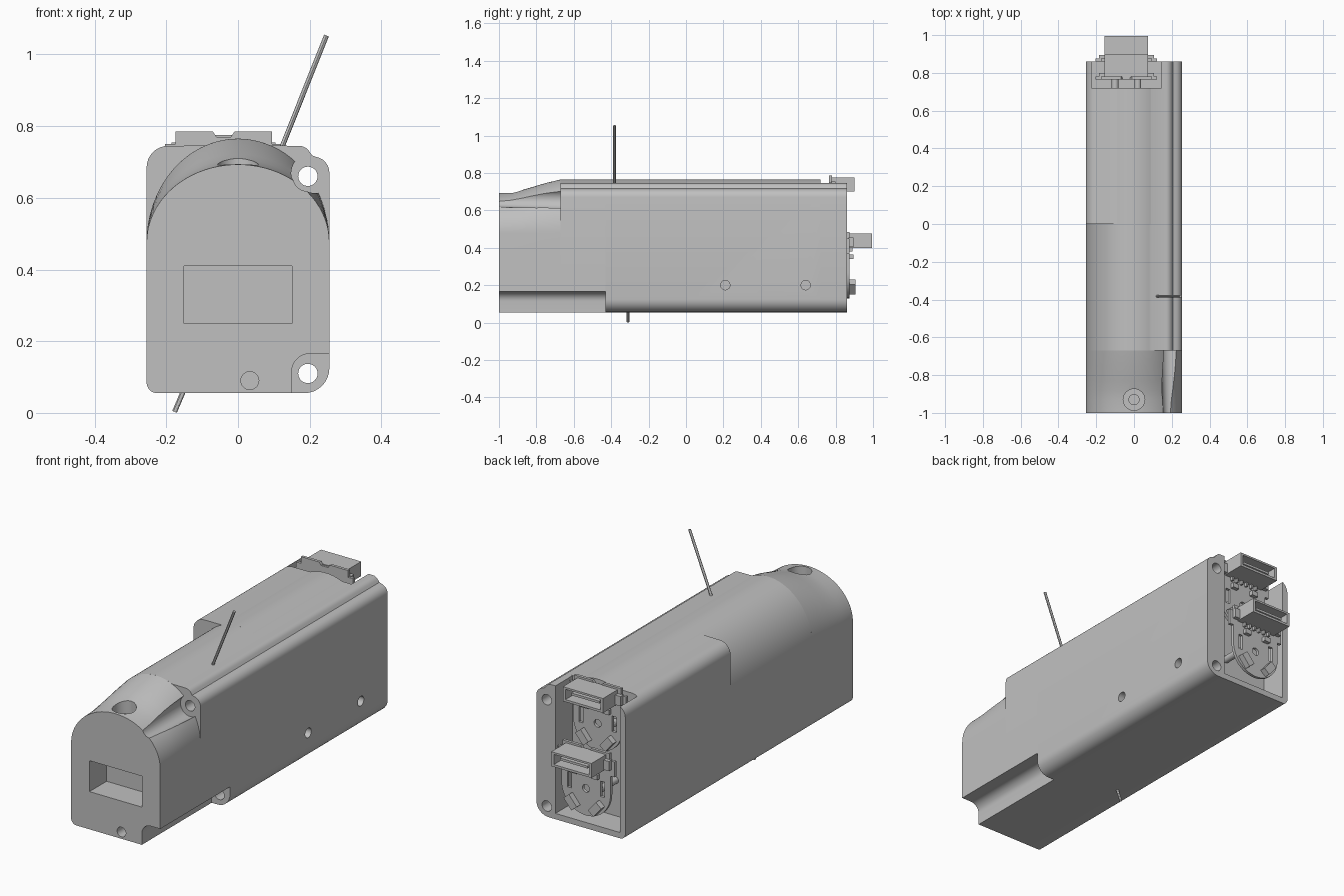
import bpy, bmesh, math
from mathutils import Vector, Matrix

if "Cube" in bpy.data.objects:
    bpy.data.objects.remove(bpy.data.objects["Cube"], do_unlink=True)

grey = bpy.data.materials.new("light grey")
grey.use_nodes = True
COLOUR = (0.53, 0.53, 0.53, 1)
grey.diffuse_color = COLOUR
grey.node_tree.nodes["Principled BSDF"].inputs["Base Color"].default_value = COLOUR


def make(name, bm):
    bmesh.ops.recalc_face_normals(bm, faces=bm.faces)
    me = bpy.data.meshes.new(name)
    bm.to_mesh(me)
    bm.free()
    me.materials.append(grey)
    ob = bpy.data.objects.new(name, me)
    bpy.context.collection.objects.link(ob)
    return ob


def prism(name, sections):
    """Loft equal-length x-z outlines placed at successive y."""
    bm = bmesh.new()
    rings = [[bm.verts.new((x, y, z)) for x, z in pts] for y, pts in sections]
    for a, b in zip(rings, rings[1:]):
        for i in range(len(a)):
            j = (i + 1) % len(a)
            bm.faces.new((a[i], a[j], b[j], b[i]))
    bm.faces.new(rings[0])
    bm.faces.new(rings[-1])
    return make(name, bm)


def box(name, lo, hi, tilt=0):
    lo, hi = Vector(lo), Vector(hi)
    bm = bmesh.new()
    m = (Matrix.Translation((lo + hi) / 2) @ Matrix.Rotation(tilt, 4, 'Y')
         @ Matrix.Diagonal((hi - lo).to_4d()))
    bmesh.ops.create_cube(bm, size=1, matrix=m)
    return make(name, bm)


def rod(name, a, b, r, r2=None, n=32):
    a, b = Vector(a), Vector(b)
    bm = bmesh.new()
    m = (Matrix.Translation((a + b) / 2)
         @ (b - a).to_track_quat('Z', 'Y').to_matrix().to_4x4())
    bmesh.ops.create_cone(bm, cap_ends=True, segments=n, radius1=r,
                          radius2=r if r2 is None else r2,
                          depth=(b - a).length, matrix=m)
    return make(name, bm)


def cut(ob, cutters):
    for c in cutters:
        mod = ob.modifiers.new("cut", 'BOOLEAN')
        mod.operation, mod.solver, mod.object = 'DIFFERENCE', 'EXACT', c
    dg = bpy.context.evaluated_depsgraph_get()
    me = bpy.data.meshes.new_from_object(ob.evaluated_get(dg))
    ob.modifiers.clear()
    ob.data = me


def smooth(ob):
    ob.data.polygons.foreach_set("use_smooth", [True] * len(ob.data.polygons))
    ob.data.set_sharp_from_angle(angle=math.radians(30))


def arc(cx, cz, rx, a0, a1, n=8, rz=None):
    rz = rx if rz is None else rz
    ts = [math.radians(a0 + (a1 - a0) * i / n) for i in range(n + 1)]
    return [(cx + rx * math.cos(t), cz + rz * math.sin(t)) for t in ts]


W = 0.255       # half width of the housing
SPRING = 0.475  # height where the arch begins


def outline(notch=False, rail=True, block=False, ridge=True, top=0.765):
    pts = arc(-W + 0.03, 0.085, 0.03, 180, 270)
    if notch:
        pts += [(0.15, 0.055)] + arc(0.2, 0.115, 0.05, 180, 90) + [(W, 0.165)]
    else:
        pts += arc(0.185, 0.125, 0.07, 270, 360)
    if rail:
        pts += arc(0.21, 0.67, 0.045, 0, 80, 6)
        pts += [(0.207, 0.718)] + arc(0.17, 0.71, 0.035, 30, 90, 5)
    if ridge:
        pts += arc(0, SPRING, W, 69 if rail else 0, 111 if block else 180, 40, top - SPRING)
    if block:
        pts += arc(-0.195, 0.685, 0.06, 90, 180)
    return pts


# Housing, in lengthwise sections
nose_tops = [(-1, 0.693), (-0.93, 0.698), (-0.88, 0.708), (-0.83, 0.722),
             (-0.75, 0.746), (-0.67, 0.765)]
nose = prism("nose", [(y, outline(True, False, top=t)) for y, t in nose_tops])


def section(name, y0, y1, **kw):
    return prism(name, [(y0, outline(**kw)), (y1, outline(**kw))])


front_body = section("front_body", -0.67, -0.43, notch=True)
middle_body = section("middle_body", -0.43, 0)
rear_body = section("rear_body", 0, 0.72, block=True)
back_frame = section("back_frame", 0.72, 0.86, block=True, ridge=False)

# Cutters for holes, recess and pocket
upper_bore = rod("upper_bore", (0.195, -1.1, 0.66), (0.195, 1.1, 0.66), 0.027)
lower_bore = rod("lower_bore", (0.195, -1.1, 0.11), (0.195, 1.1, 0.11), 0.027)
groove = rod("groove", (0.195, -1.0, 0.66), (0.195, -0.6, 0.66), 0.042, 0.058)
window = box("window", (-0.15, -1.1, 0.25), (0.15, -0.86, 0.41))
front_bore = rod("front_bore", (0.033, -1.1, 0.09), (0.033, -0.88, 0.09), 0.025)
top_bore = rod("top_bore", (0, -0.93, 0.64), (0, -0.93, 0.8), 0.057)
top_pilot = rod("top_pilot", (0, -0.93, 0.5), (0, -0.93, 0.7), 0.027)
side_bores = [rod("side_bore", (0.16, y, 0.2), (0.3, y, 0.2), 0.025) for y in (0.21, 0.64)]
pocket = box("pocket", (-0.225, 0.6, 0.085), (0.145, 0.95, 0.9))

cut(nose, [groove, window, front_bore, top_bore, top_pilot])
cut(front_body, [upper_bore])
cut(middle_body, [upper_bore, lower_bore])
cut(rear_body, [upper_bore, lower_bore] + side_bores)
cut(back_frame, [upper_bore, lower_bore, pocket])
helpers = [upper_bore, lower_bore, groove, window, front_bore, top_bore,
           top_pilot, pocket] + side_bores
for ob in (nose, front_body, middle_body, rear_body, back_frame):
    smooth(ob)

# Two matching circuit boards, each with an open connector
half = [(0.14, 0.24), (0.163, 0.24), (0.163, 0.32), (0.135, 0.32),
        (0.135, 0.355), (0.03, 0.355), (0.02, 0.34)]
shape = arc(0, 0.14, 0.14, 180, 360, 24) + half + [(-x, z) for x, z in reversed(half)]
CX = -0.04


def board(label, y, z):
    def at(x, dy, dz):
        return (CX + x, y + dy, z + dz)

    plate = prism(label + "_board", [(y + d, [(CX + a, z + b) for a, b in shape])
                                     for d in (0, 0.015)])
    slots = [box("slot", at(s * 0.095 - 0.012, -0.1, 0.12), at(s * 0.095 + 0.012, 0.1, 0.2))
             for s in (-1, 1)]
    slots.append(rod("board_hole", at(0, -0.1, 0.14), at(0, 0.1, 0.14), 0.02))
    cut(plate, slots)
    helpers.extend(slots)
    smooth(plate)

    shell = box(label + "_connector", at(-0.115, 0.01, 0.27), at(0.115, 0.135, 0.345))
    mouth = box("mouth", at(-0.1, 0.05, 0.282), at(0.1, 0.2, 0.335))
    cut(shell, [mouth])
    helpers.append(mouth)
    box(label + "_contact_bar", at(-0.08, 0.045, 0.302), at(0.08, 0.115, 0.314))
    for i in range(6):
        x = -0.075 + i * 0.03
        box(label + "_pin", at(x - 0.005, 0.01, 0.25), at(x + 0.005, 0.03, 0.272))
    for s in (-1, 1):
        box(label + "_connector_ear", at(s * 0.13 - 0.015, 0.01, 0.275),
            at(s * 0.13 + 0.015, 0.035, 0.325))
        box(label + "_small_chip", at(s * 0.06 - 0.018, 0.01, 0.21),
            at(s * 0.06 + 0.018, 0.035, 0.235))
        box(label + "_angled_chip", at(s * 0.07 - 0.02, 0.01, 0.025),
            at(s * 0.07 + 0.02, 0.045, 0.095), s * 0.7)
        smooth(rod(label + "_standoff", at(s * 0.06, 0.72 - y, 0.14),
                   at(s * 0.06, 0.005, 0.14), 0.018))


board("lower", 0.86, 0.13)
board("upper", 0.765, 0.43)

# Thin rods leaning out of the top and the underside
smooth(rod("top_rod", (0.09, -0.382, 0.66), (0.247, -0.382, 1.053), 0.007, n=12))
smooth(rod("bottom_rod", (-0.14, -0.31, 0.09), (-0.177, -0.31, 0.003), 0.007, n=12))

# Cutters are no longer needed
for ob in helpers:
    bpy.data.objects.remove(ob, do_unlink=True)
